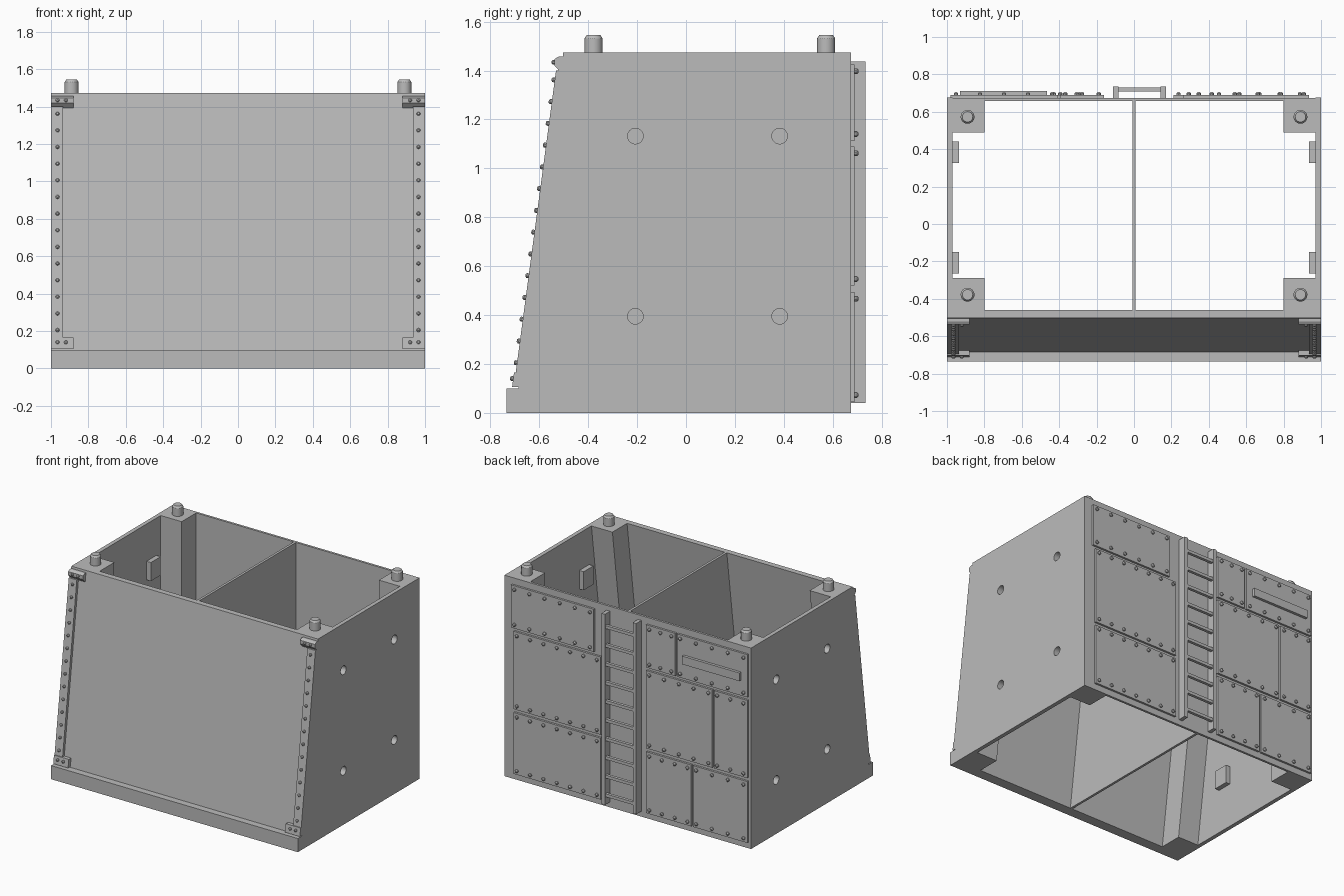
import bpy, bmesh, math
from mathutils import Vector, Matrix

cube = bpy.data.objects.get("Cube")
if cube:
    bpy.data.objects.remove(cube, do_unlink=True)

grey = bpy.data.materials.new("plain grey")
grey.use_nodes = True
grey.diffuse_color = (0.5, 0.5, 0.5, 1)
grey.node_tree.nodes["Principled BSDF"].inputs["Base Color"].default_value = (0.5, 0.5, 0.5, 1)

TOP = 1.473
BACK = 0.675
SLOPE = (0.685 - 0.502) / (TOP - 0.1)      # front lean, y per z
LEAN = math.atan(SLOPE)


def front_y(z):
    return -0.685 + (z - 0.1) * SLOPE


def finish(bm, name, smooth=False):
    bmesh.ops.recalc_face_normals(bm, faces=bm.faces)
    mesh = bpy.data.meshes.new(name)
    bm.to_mesh(mesh)
    bm.free()
    mesh.materials.append(grey)
    ob = bpy.data.objects.new(name, mesh)
    bpy.context.scene.collection.objects.link(ob)
    if smooth:
        bpy.ops.object.select_all(action='DESELECT')
        ob.select_set(True)
        bpy.context.view_layer.objects.active = ob
        bpy.ops.object.shade_smooth_by_angle()
    return ob


def add_box(bm, x, y, z):
    size = Vector((x[1] - x[0], y[1] - y[0], z[1] - z[0]))
    mid = Vector((sum(x), sum(y), sum(z))) / 2
    bmesh.ops.create_cube(bm, size=1, matrix=Matrix.Translation(mid) @ Matrix.Diagonal(size).to_4x4())


def add_prism(bm, profile, x0, x1):
    # extrude a (y, z) profile along x
    face = bm.faces.new([bm.verts.new((x0, y, z)) for y, z in profile])
    out = bmesh.ops.extrude_face_region(bm, geom=[face])
    moved = [v for v in out["geom"] if isinstance(v, bmesh.types.BMVert)]
    bmesh.ops.translate(bm, vec=(x1 - x0, 0, 0), verts=moved)


def add_rivet(bm, pos, tilt=0.0, facing=1, r=0.012):
    # low dome on a short shank, pointing along y
    turn = Matrix.Rotation(-facing * math.pi / 2 + tilt, 4, 'X')
    place = Matrix.Translation(pos) @ turn
    bmesh.ops.create_cone(bm, cap_ends=True, segments=10, radius1=r, radius2=r, depth=r,
                          matrix=place)
    bmesh.ops.create_cone(bm, cap_ends=True, segments=10, radius1=r, radius2=r * 0.5, depth=r * 0.5,
                          matrix=place @ Matrix.Translation((0, 0, r * 0.75)))


def inner_y(z):
    return -0.46 - (TOP - z) * SLOPE


# Front wall with base lip, back wall and centre partition
bm = bmesh.new()
add_prism(bm, [(-0.735, 0), (-0.735, 0.1), (-0.685, 0.1), (-0.502, TOP),
               (-0.46, TOP), (inner_y(0), 0)], -0.97, 0.97)
finish(bm, "front_wall")

bm = bmesh.new()
add_box(bm, (-0.97, 0.97), (0.658, BACK), (0, TOP))
finish(bm, "back_wall")

bm = bmesh.new()
add_prism(bm, [(inner_y(0), 0), (inner_y(TOP), TOP), (0.658, TOP), (0.658, 0)], -0.009, 0.009)
finish(bm, "centre_partition")

HOLES = [(y, z) for y in (-0.207, 0.383) for z in (0.395, 1.132)]
for s, side in ((1, "left"), (-1, "right")):
    # Side wall with four inner pads and round sockets
    bm = bmesh.new()
    add_prism(bm, [(-0.735, 0), (BACK, 0), (BACK, TOP), (-0.502, TOP),
                   (-0.685, 0.1), (-0.735, 0.1)], s * 0.97, s)
    wall = finish(bm, side + "_wall")
    bm = bmesh.new()
    for y, z in HOLES:
        add_box(bm, (min(s * 0.935, s * 0.975), max(s * 0.935, s * 0.975)),
                (y - 0.057, y + 0.057), (z - 0.068, z + 0.068))
    pads = finish(bm, side + "_pads")
    bm = bmesh.new()
    for y, z in HOLES:
        place = Matrix.Translation((s * 1.0, y, z)) @ Matrix.Rotation(math.pi / 2, 4, 'Y')
        bmesh.ops.create_cone(bm, cap_ends=True, segments=24, radius1=0.032, radius2=0.032,
                              depth=0.09, matrix=place)
    cutter = finish(bm, side + "_cutter")
    cutter.hide_render = True
    for ob in (wall, pads):
        mod = ob.modifiers.new("sockets", 'BOOLEAN')
        mod.operation = 'DIFFERENCE'
        mod.object = cutter
        graph = bpy.context.evaluated_depsgraph_get()
        cut = bpy.data.meshes.new_from_object(ob.evaluated_get(graph))
        ob.modifiers.clear()
        ob.data = cut
    bpy.data.objects.remove(cutter, do_unlink=True)

    # Corner columns: upright at the back, leaning at the front
    bm = bmesh.new()
    add_box(bm, tuple(sorted((s * 0.8, s * 0.97))), (0.49, 0.658), (0, TOP))
    finish(bm, side + "_back_column")
    bm = bmesh.new()
    add_prism(bm, [(inner_y(0), 0), (inner_y(TOP), TOP), (inner_y(TOP) + 0.17, TOP),
                   (inner_y(0) + 0.17, 0)], s * 0.8, s * 0.97)
    finish(bm, side + "_front_column")

    # Locating pins with chamfered tops
    for y, end in ((0.573, "back"), (-0.378, "front")):
        bm = bmesh.new()
        for r0, r1, z0, z1 in ((0.037, 0.037, TOP, 1.532), (0.037, 0.028, 1.532, 1.545)):
            bmesh.ops.create_cone(bm, cap_ends=True, segments=24, radius1=r0, radius2=r1, depth=z1 - z0,
                                  matrix=Matrix.Translation((s * 0.89, y, (z0 + z1) / 2)))
        finish(bm, f"{side}_{end}_pin", smooth=True)

    # Leaning edge strip on the front
    t = 0.02
    bm = bmesh.new()
    add_prism(bm, [(front_y(0.11), 0.11), (front_y(1.4), 1.4), (front_y(1.4) - t, 1.4),
                   (front_y(0.11) - t, 0.11)], s * 0.935, s)
    finish(bm, side + "_edge_strip")

    # Brackets at both ends of the strip
    bm = bmesh.new()
    add_prism(bm, [(-0.5, 1.458), (-0.52, 1.458), (-0.538, 1.447), (-0.538, 1.42),
                   (-0.513, 1.393), (-0.5, 1.393)], s * 0.88, s)
    finish(bm, side + "_top_bracket")
    bm = bmesh.new()
    add_prism(bm, [(front_y(z) - d, z) for z, d in ((0.105, 0), (0.165, 0), (0.165, 0.027), (0.105, 0.027))],
              s * 0.88, s)
    finish(bm, side + "_bottom_bracket")

    # Rivets of strip and brackets
    bm = bmesh.new()
    for i in range(14):
        z = 0.205 + i * 0.089
        add_rivet(bm, (s * 0.965, front_y(z) - t - 0.003, z), -LEAN, -1, 0.01)
    for x in (0.92, 0.965):
        add_rivet(bm, (s * x, front_y(0.14) - 0.03, 0.14), -LEAN, -1, 0.01)
        add_rivet(bm, (s * x, -0.54, 1.434), 0, -1, 0.01)
    finish(bm, side + "_strip_rivets", smooth=True)

# Riveted plates on the back: x range, z range
LOW, MID, HIGH = (0.045, 0.495), (0.52, 1.09), (1.112, 1.425)
PLATES = [((0.265, 0.935), HIGH), ((0.21, 0.915), MID), ((0.21, 0.915), LOW),
          ((-0.395, -0.16), HIGH), ((-0.98, -0.41), HIGH),
          ((-0.695, -0.16), MID), ((-0.98, -0.71), MID),
          ((-0.525, -0.16), LOW), ((-0.98, -0.54), LOW)]
rivets = bmesh.new()
for n, (xs, zs) in enumerate(PLATES):
    bm = bmesh.new()
    add_box(bm, xs, (BACK, BACK + 0.015), zs)
    finish(bm, f"back_plate_{n + 1}")
    inset = 0.028
    span = xs[1] - xs[0] - 2 * inset
    count = max(2, round(span / 0.115))
    for i in range(count + 1):
        for z in (zs[0] + inset, zs[1] - inset):
            add_rivet(rivets, (xs[0] + inset + span * i / count, BACK + 0.018, z))
finish(rivets, "back_plate_rivets", smooth=True)

# Raised bar on the upper plate
bm = bmesh.new()
add_box(bm, (-0.93, -0.465), (BACK + 0.015, 0.71), (1.225, 1.285))
finish(bm, "raised_bar")

# Ladder
bm = bmesh.new()
for x in (-0.097, 0.157):
    add_box(bm, (x - 0.014, x + 0.014), (BACK, 0.735), (0.04, 1.438))
finish(bm, "ladder_rails")
bm = bmesh.new()
for i in range(10):
    z = 0.11 + i * 0.137
    add_box(bm, (-0.085, 0.145), (0.708, 0.73), (z - 0.011, z + 0.011))
finish(bm, "ladder_rungs")
